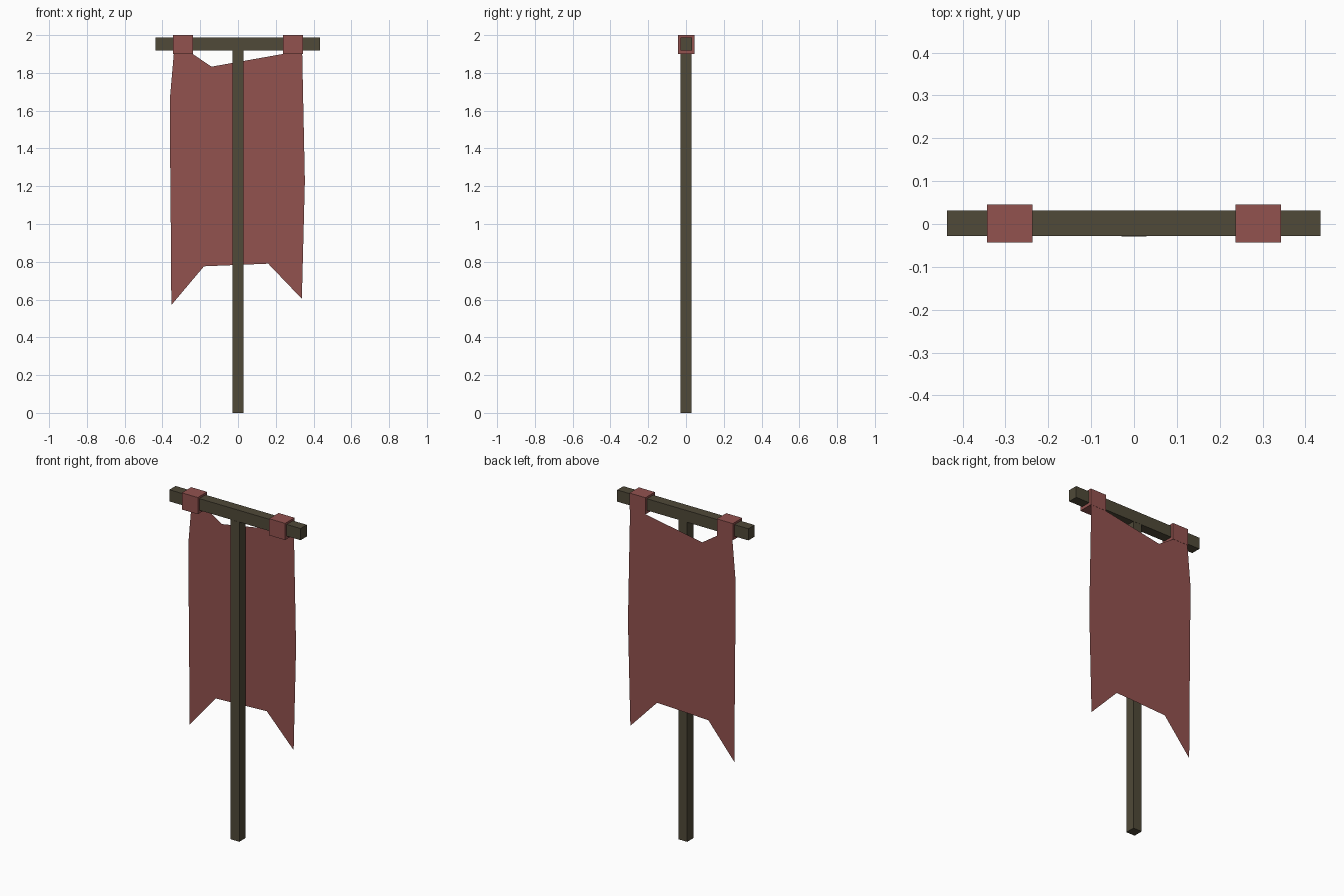
import bpy, bmesh

if "Cube" in bpy.data.objects:
    bpy.data.objects.remove(bpy.data.objects["Cube"])


def material(name, color):
    m = bpy.data.materials.new(name)
    m.diffuse_color = (*color, 1)
    m.use_nodes = True
    m.node_tree.nodes["Principled BSDF"].inputs["Base Color"].default_value = m.diffuse_color
    return m


wood = material("dark_wood", (0.08, 0.067, 0.04))
cloth = material("red_cloth", (0.29, 0.085, 0.078))


def add_object(name, bm, mat):
    mesh = bpy.data.meshes.new(name)
    bm.to_mesh(mesh)
    bm.free()
    mesh.materials.append(mat)
    bpy.context.collection.objects.link(bpy.data.objects.new(name, mesh))


def box(name, lo, hi, mat):
    bm = bmesh.new()
    bmesh.ops.create_cube(bm, size=1)
    for v in bm.verts:
        v.co = [(a + b) / 2 + c * (b - a) for a, b, c in zip(lo, hi, v.co)]
    add_object(name, bm, mat)


# Wooden pole and crossbar
box("pole", (-0.029, -0.029, 0), (0.029, 0.03, 1.918), wood)
box("crossbar", (-0.436, -0.028, 1.918), (0.435, 0.031, 1.988), wood)

# Cloth loops around the crossbar
for side, x in (("left", -0.29), ("right", 0.29)):
    box(side + "_loop", (x - 0.053, -0.043, 1.90), (x + 0.053, 0.046, 2.0), cloth)

# Thin hanging banner with a swallowtail hem, flush with the back of the loops
outline = [
    (-0.34, 1.90), (-0.36, 1.67), (-0.36, 1.44), (-0.338, 1.215),
    (-0.343, 0.967), (-0.355, 0.734), (-0.352, 0.572), (-0.18, 0.776),
    (-0.03, 0.914), (0.04, 0.985), (0.16, 0.79), (0.338, 0.604),
    (0.328, 0.80), (0.335, 1.015), (0.354, 1.227), (0.348, 1.45),
    (0.338, 1.67), (0.34, 1.90), (0.237, 1.90), (0.115, 1.82),
    (0.0, 1.806), (-0.14, 1.833), (-0.24, 1.90),
]
bm = bmesh.new()
face = bm.faces.new([bm.verts.new((x, 0.045, z)) for x, z in outline])
bmesh.ops.triangulate(bm, faces=[face])
add_object("banner", bm, cloth)
